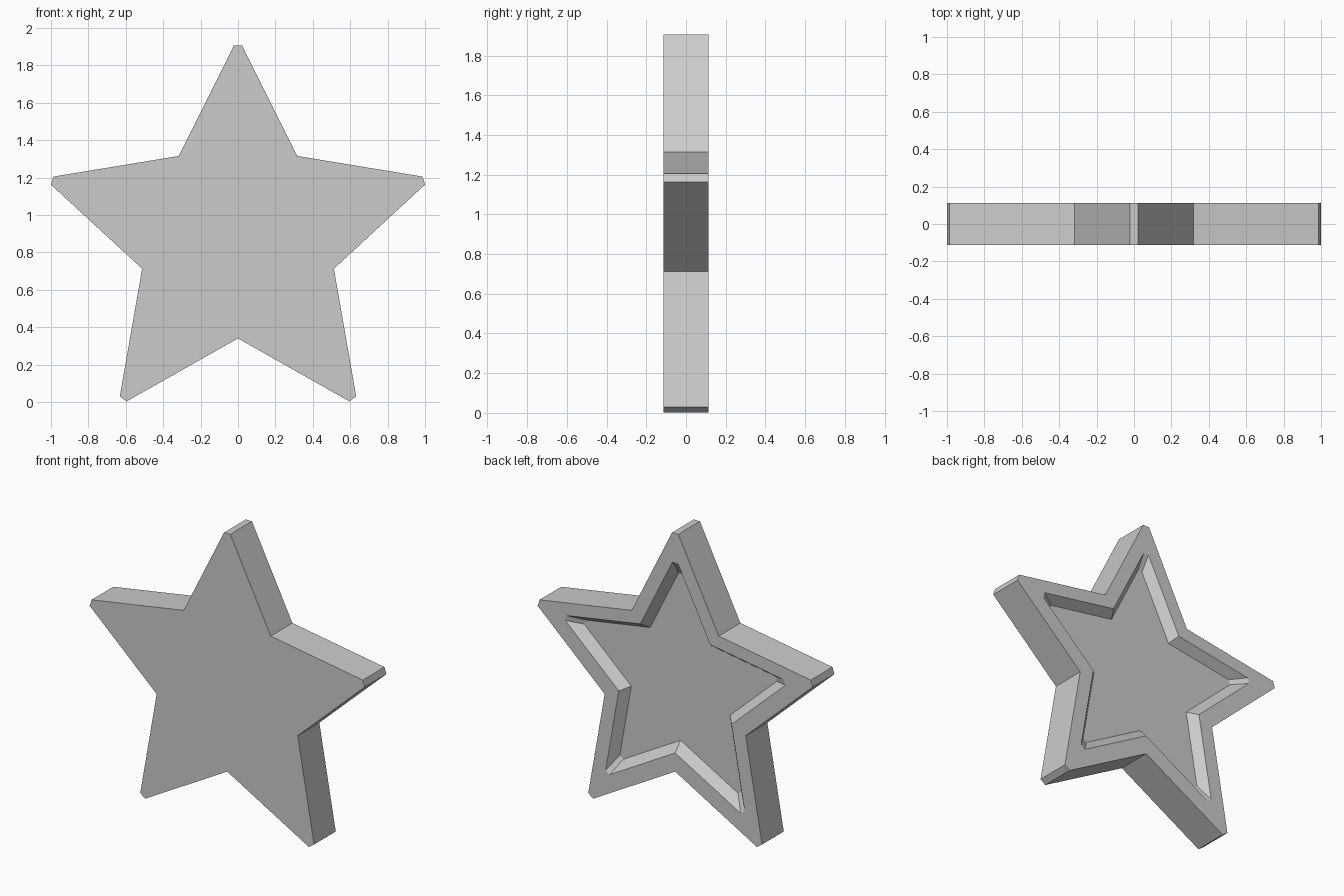
import bpy, bmesh, math

cube = bpy.data.objects.get("Cube")
if cube:
    bpy.data.objects.remove(cube, do_unlink=True)

MID_Z = 0.9525          # middle of the height
HALF = 0.1125           # half of the thickness
DEPTH = 0.057           # depth of the recess in the back


def star_outline():
    """Five blunt points and five notches, clockwise from the top, as (x, z)."""
    points = []
    for i in range(5):
        a = math.radians(72 * i)
        s, c = math.sin(a), math.cos(a)
        for w in (-0.0225, 0.0225):
            points.append((1.044 * s + w * c, 0.861 + 1.044 * c - w * s))
        b = a + math.radians(36)
        points.append((0.539 * math.sin(b), 0.879 + 0.539 * math.cos(b)))
    return points


outline = star_outline()
bm = bmesh.new()


def ring(scale, y):
    return [bm.verts.new((x * scale, y, MID_Z + (z - MID_Z) * scale))
            for x, z in outline]


def bridge(a, b):
    n = len(a)
    for i in range(n):
        j = (i + 1) % n
        bm.faces.new((a[i], a[j], b[j], b[i]))


# Front face, outer wall, back rim, sloping recess wall, recess floor
rings = [ring(1, -HALF), ring(1, HALF), ring(0.8, HALF), ring(0.7, HALF - DEPTH)]
for a, b in zip(rings, rings[1:]):
    bridge(a, b)
bm.faces.new(rings[0])
bm.faces.new(rings[-1])
bmesh.ops.recalc_face_normals(bm, faces=bm.faces)

mesh = bpy.data.meshes.new("star_plate")
bm.to_mesh(mesh)
bm.free()
star = bpy.data.objects.new("star_plate", mesh)
bpy.context.collection.objects.link(star)

# Plain grey
grey = bpy.data.materials.new("light_grey")
grey.use_nodes = True
colour = (0.6, 0.6, 0.6, 1)
grey.diffuse_color = colour
for node in grey.node_tree.nodes:
    if node.type == 'BSDF_PRINCIPLED':
        node.inputs["Base Color"].default_value = colour
mesh.materials.append(grey)
